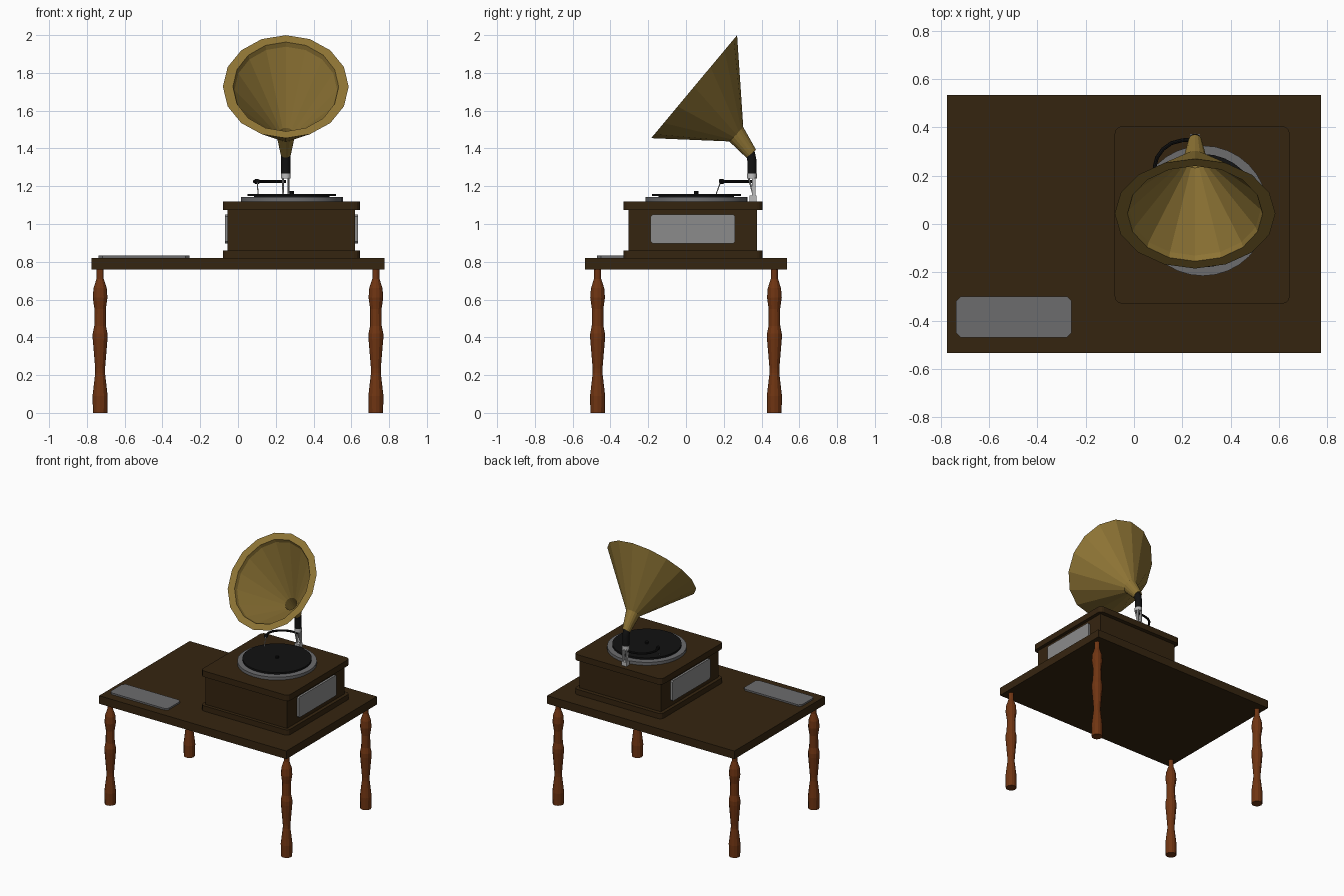
import bpy, bmesh, math
from mathutils import Vector

if "Cube" in bpy.data.objects:
    bpy.data.objects.remove(bpy.data.objects["Cube"])

def mat(name, c):
    m = bpy.data.materials.new(name)
    m.diffuse_color = (*c, 1)
    m.use_nodes = True
    m.node_tree.nodes["Principled BSDF"].inputs["Base Color"].default_value = m.diffuse_color
    return m

WOOD = mat("dark wood", (0.036, 0.018, 0.005))
LEG = mat("red wood", (0.16, 0.035, 0.006))
BRASS = mat("brass", (0.27, 0.175, 0.035))
PANEL = mat("panel grey", (0.26, 0.26, 0.26))
PLATE = mat("platter grey", (0.15, 0.15, 0.155))
STEEL = mat("steel", (0.5, 0.5, 0.5))
BLACK = mat("black", (0.006, 0.006, 0.006))

def finish(name, bm, m, smooth=False):
    bmesh.ops.recalc_face_normals(bm, faces=bm.faces)
    me = bpy.data.meshes.new(name)
    bm.to_mesh(me)
    bm.free()
    me.materials.append(m)
    ob = bpy.data.objects.new(name, me)
    bpy.context.collection.objects.link(ob)
    if smooth:
        bpy.context.view_layer.objects.active = ob
        ob.select_set(True)
        bpy.ops.object.shade_smooth_by_angle(angle=math.radians(35))
        ob.select_set(False)
    return ob

def box(name, lo, hi, m, axis=None, r=0.0, seg=1):
    """Box, with the edges along one axis optionally rounded."""
    bm = bmesh.new()
    bmesh.ops.create_cube(bm, size=1)
    for v in bm.verts:
        v.co = Vector([(a + b) / 2 + c * (b - a) for a, b, c in zip(lo, hi, v.co)])
    if r:
        es = [e for e in bm.edges
              if abs((e.verts[0].co - e.verts[1].co).normalized()[axis]) > 0.9]
        bmesh.ops.bevel(bm, geom=es, offset=r, segments=seg, profile=0.5, affect='EDGES')
    return finish(name, bm, m)

def loft(bm, rings, close=False):
    n = len(rings[0])
    vs = [[bm.verts.new(p) for p in ring] for ring in rings]
    pairs = list(zip(vs, vs[1:])) + ([(vs[-1], vs[0])] if close else [])
    for a, b in pairs:
        for i in range(n):
            j = (i + 1) % n
            bm.faces.new((a[i], a[j], b[j], b[i]))
    if not close:
        bm.faces.new(vs[0])
        bm.faces.new(vs[-1])

def lathe(name, x, y, profile, n, m, smooth=False):
    bm = bmesh.new()
    loft(bm, [[(x + r * math.cos(2 * math.pi * i / n), y + r * math.sin(2 * math.pi * i / n), z)
               for i in range(n)] for r, z in profile])
    return finish(name, bm, m, smooth)

def tube(name, pts, r, m, n=10):
    pts = [Vector(p) for p in pts]
    rings, u = [], None
    for k, p in enumerate(pts):
        t = (pts[min(k + 1, len(pts) - 1)] - pts[max(k - 1, 0)]).normalized()
        u = t.orthogonal() if u is None else u - t * u.dot(t)
        u.normalize()
        w = t.cross(u)
        rings.append([p + r * (math.cos(a) * u + math.sin(a) * w)
                      for a in (2 * math.pi * i / n for i in range(n))])
    bm = bmesh.new()
    loft(bm, rings)
    return finish(name, bm, m, True)

# table
box("table_top", (-0.775, -0.535, 0.76), (0.775, 0.535, 0.82), WOOD)
leg = [(0.038, 0), (0.04, 0.09), (0.026, 0.21), (0.026, 0.235), (0.039, 0.39), (0.039, 0.42),
       (0.031, 0.46), (0.030, 0.55), (0.039, 0.61), (0.035, 0.66), (0.019, 0.71), (0.019, 0.76)]
for sx, nx in ((-1, "left"), (1, "right")):
    for sy, ny in ((-1, "front"), (1, "back")):
        lathe(f"{ny}_{nx}_leg", sx * 0.73, sy * 0.468, leg, 12, LEG)
box("table_plate", (-0.738, -0.47, 0.82), (-0.258, -0.30, 0.832), PLATE, 2, 0.02)

# cabinet
box("cabinet_base", (-0.08, -0.33, 0.82), (0.645, 0.405, 0.86), WOOD, 2, 0.03, 3)
box("cabinet_body", (-0.055, -0.305, 0.86), (0.62, 0.375, 1.075), WOOD)
box("cabinet_lid", (-0.08, -0.33, 1.075), (0.645, 0.405, 1.12), WOOD, 2, 0.03, 3)
box("left_side_panel", (-0.07, -0.187, 0.897), (-0.054, 0.26, 1.05), PANEL, 0, 0.01)
box("right_side_panel", (0.619, -0.187, 0.897), (0.635, 0.26, 1.05), PANEL, 0, 0.01)

# turntable
lathe("platter", 0.285, 0.055, [(0.27, 1.12), (0.27, 1.142)], 32, PLATE, True)
lathe("platter_core", 0.285, 0.055, [(0.2, 1.14), (0.2, 1.148)], 32, BLACK, True)
lathe("record", 0.285, 0.055, [(0.235, 1.147), (0.235, 1.16)], 32, BLACK, True)
lathe("spindle", 0.285, 0.055, [(0.012, 1.15), (0.012, 1.175)], 10, BLACK, True)

# horn: closed shell lofted through tilted rings (centre y, z, up direction, radii)
HX = 0.253
def ring(cy, cz, dy, dz, r, rx, n=16):
    l = math.hypot(dy, dz)
    return [(HX + rx * math.sin(a), cy + dy / l * r * math.cos(a), cz + dz / l * r * math.cos(a))
            for a in (2 * math.pi * i / n for i in range(n))]

bm = bmesh.new()
loft(bm, [ring(0.345, 1.372, 0.78, 0.62, 0.033, 0.028),
          ring(0.266, 1.475, 0.7, 0.71, 0.053, 0.05),
          ring(0.043, 1.727, 0.641, 0.768, 0.355, 0.333),
          ring(0.043, 1.727, 0.641, 0.768, 0.308, 0.28),
          ring(0.060, 1.710, 0.641, 0.768, 0.298, 0.272),
          ring(0.264, 1.477, 0.7, 0.71, 0.045, 0.043),
          ring(0.343, 1.374, 0.78, 0.62, 0.024, 0.02)], close=True)
finish("horn", bm, BRASS)

# neck pipe and its bracket
tube("horn_neck", [(HX, 0.325, 1.398), (HX, 0.342, 1.37), (HX, 0.349, 1.335), (HX, 0.349, 1.26)],
     0.025, BLACK, 12)
lathe("neck_collar", HX, 0.349, [(0.026, 1.24), (0.026, 1.267)], 12, STEEL, True)
box("bracket_foot", (HX - 0.02, 0.335, 1.12), (HX + 0.02, 0.372, 1.15), STEEL)
for s, nm in ((-1, "left"), (1, "right")):
    x = HX + s * 0.014
    box(f"{nm}_bracket_post", (x - 0.005, 0.35, 1.14), (x + 0.005, 0.368, 1.245), STEEL)
    tube(f"{nm}_bracket_brace", [(x, 0.332, 1.243), (x, 0.358, 1.15)], 0.005, STEEL, 6)

# tone arm, pickup head and needle
arm = [(0.253, 0.35), (0.20, 0.347), (0.155, 0.335), (0.12, 0.31), (0.095, 0.275),
       (0.086, 0.24), (0.092, 0.205), (0.102, 0.185)]
tube("tone_arm", [(x, y, 1.225) for x, y in arm], 0.008, BLACK, 8)
tube("pickup_head", [(0.096, 0.197, 1.225), (0.104, 0.18, 1.225)], 0.014, BLACK, 10)
tube("needle", [(0.102, 0.184, 1.225), (0.106, 0.16, 1.16)], 0.003, STEEL, 6)
